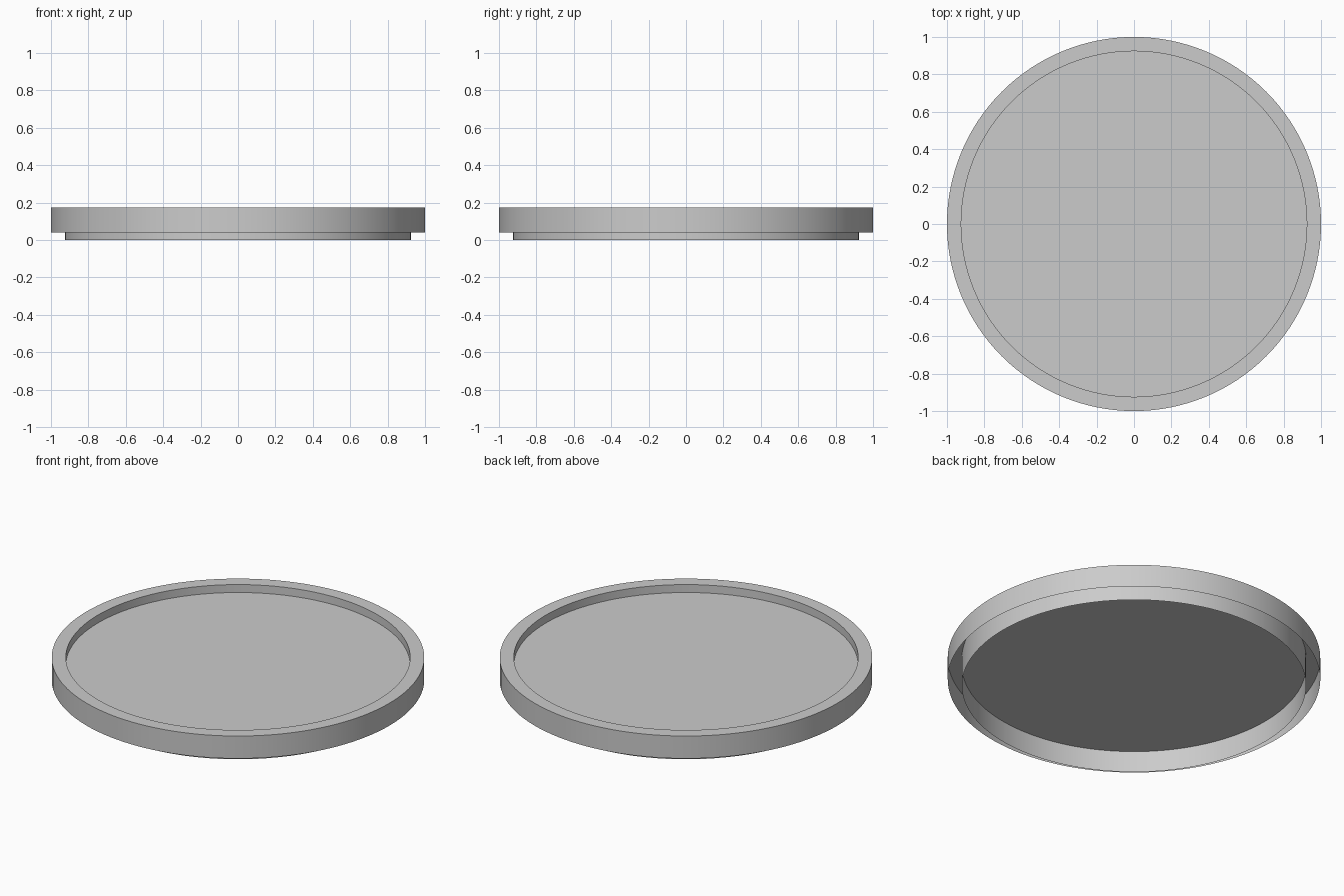
import bpy, bmesh
from math import cos, sin, pi, radians

if "Cube" in bpy.data.objects:
    bpy.data.objects.remove(bpy.data.objects["Cube"])

SEGMENTS = 128
R_OUT, R_IN = 1.0, 0.924
Z_TOP, Z_SKIRT, Z_FLOOR = 0.173, 0.04, 0.126


def finish(name, bm):
    mesh = bpy.data.meshes.new(name)
    bm.to_mesh(mesh)
    bm.free()
    obj = bpy.data.objects.new(name, mesh)
    bpy.context.collection.objects.link(obj)
    bpy.ops.object.select_all(action='DESELECT')
    obj.select_set(True)
    bpy.context.view_layer.objects.active = obj
    bpy.ops.object.shade_smooth_by_angle(angle=radians(30))
    return obj


def ring(bm, r, z):
    return [bm.verts.new((r * cos(2 * pi * i / SEGMENTS),
                          r * sin(2 * pi * i / SEGMENTS), z))
            for i in range(SEGMENTS)]


def lathe(name, profile):
    bm = bmesh.new()
    rings = [ring(bm, r, z) for r, z in profile]
    for a, b in zip(rings, rings[1:]):
        for i in range(SEGMENTS):
            j = (i + 1) % SEGMENTS
            bm.faces.new((a[i], a[j], b[j], b[i]))
    return finish(name, bm)


# Thin rim shell, open underneath: outer skirt, flat top, inner wall down to the ground
lathe("tray_rim", [(R_OUT, Z_SKIRT), (R_OUT, Z_TOP), (R_IN, Z_TOP),
                   (R_IN, Z_FLOOR), (R_IN, 0.0)])

# Single-sheet floor, recessed below the rim and hollow beneath
bm = bmesh.new()
bm.faces.new(ring(bm, R_IN, Z_FLOOR))
finish("tray_floor", bm)
